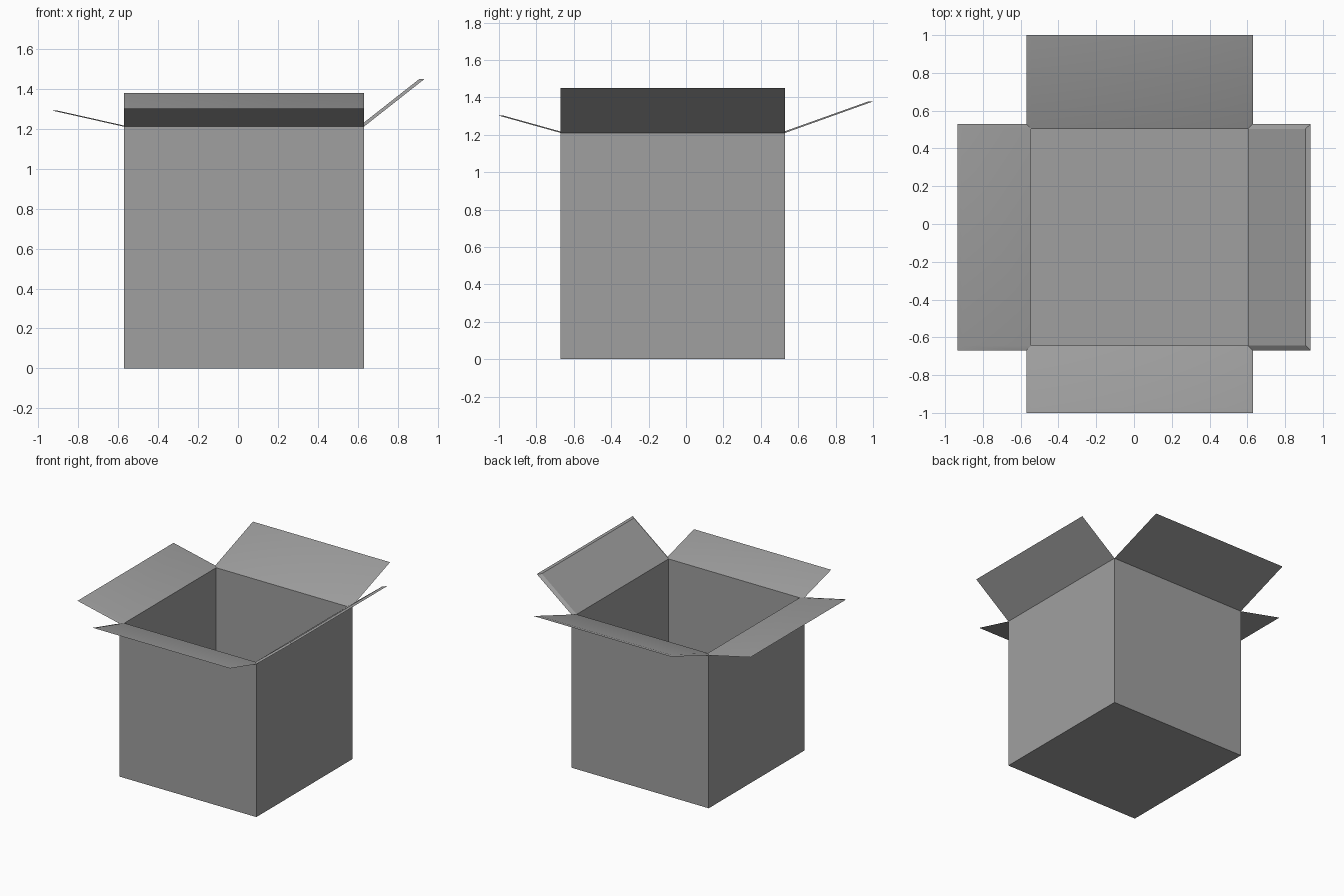
import bpy
import bmesh
from mathutils import Vector

cube = bpy.data.objects.get("Cube")
if cube:
    bpy.data.objects.remove(cube, do_unlink=True)

LEFT, RIGHT, FRONT, BACK = -0.57, 0.63, -0.67, 0.53
HEIGHT = 1.21
WALL = 0.026
CENTRE = Vector((0.03, -0.07))

grey = bpy.data.materials.new("cardboard grey")
grey.use_nodes = True
colour = (0.35, 0.35, 0.35, 1)
grey.diffuse_color = colour
grey.node_tree.nodes["Principled BSDF"].inputs["Base Color"].default_value = colour

# Corners run counter-clockwise; each flap leans outwards from one top edge
corners = [(LEFT, FRONT), (RIGHT, FRONT), (RIGHT, BACK), (LEFT, BACK)]
flap_lean = [
    Vector((0, -0.33, 0.092)),   # front
    Vector((0.305, 0, 0.24)),    # right edge in plan
    Vector((0, 0.47, 0.168)),    # back
    Vector((-0.365, 0, 0.082)),  # left edge in plan
]


def inset(p, lift):
    """Move a point inwards in plan by the wall thickness."""
    sx = 1 if p.x < CENTRE.x else -1
    sy = 1 if p.y < CENTRE.y else -1
    return Vector((p.x + sx * WALL, p.y + sy * WALL, p.z + lift))


def layers(bm, points, lift=0):
    """Outer and inner vertices for the same points."""
    return ([bm.verts.new(p) for p in points],
            [bm.verts.new(inset(p, lift)) for p in points])


bm = bmesh.new()
base, base_in = layers(bm, [Vector((x, y, 0)) for x, y in corners], WALL)
rim, rim_in = layers(bm, [Vector((x, y, HEIGHT)) for x, y in corners])

# Floor, outside and inside
bm.faces.new(base[::-1])
bm.faces.new(base_in)

for i in range(4):
    j = (i + 1) % 4
    # Wall, outside and inside
    bm.faces.new((base[i], base[j], rim[j], rim[i]))
    bm.faces.new((base_in[j], base_in[i], rim_in[i], rim_in[j]))
    # Open flap with a thin edge all round
    tip, tip_in = layers(bm, [rim[i].co + flap_lean[i], rim[j].co + flap_lean[i]])
    outer = (rim[i], rim[j], tip[1], tip[0])
    inner = (rim_in[i], rim_in[j], tip_in[1], tip_in[0])
    bm.faces.new(outer)
    bm.faces.new(inner[::-1])
    for k in (1, 2, 3):
        n = (k + 1) % 4
        bm.faces.new((outer[k], inner[k], inner[n], outer[n]))

bmesh.ops.recalc_face_normals(bm, faces=bm.faces)
mesh = bpy.data.meshes.new("open_box")
bm.to_mesh(mesh)
bm.free()
mesh.materials.append(grey)

box = bpy.data.objects.new("open_box", mesh)
bpy.context.collection.objects.link(box)
bpy.context.view_layer.objects.active = box
box.select_set(True)
bpy.ops.object.shade_smooth_by_angle()
